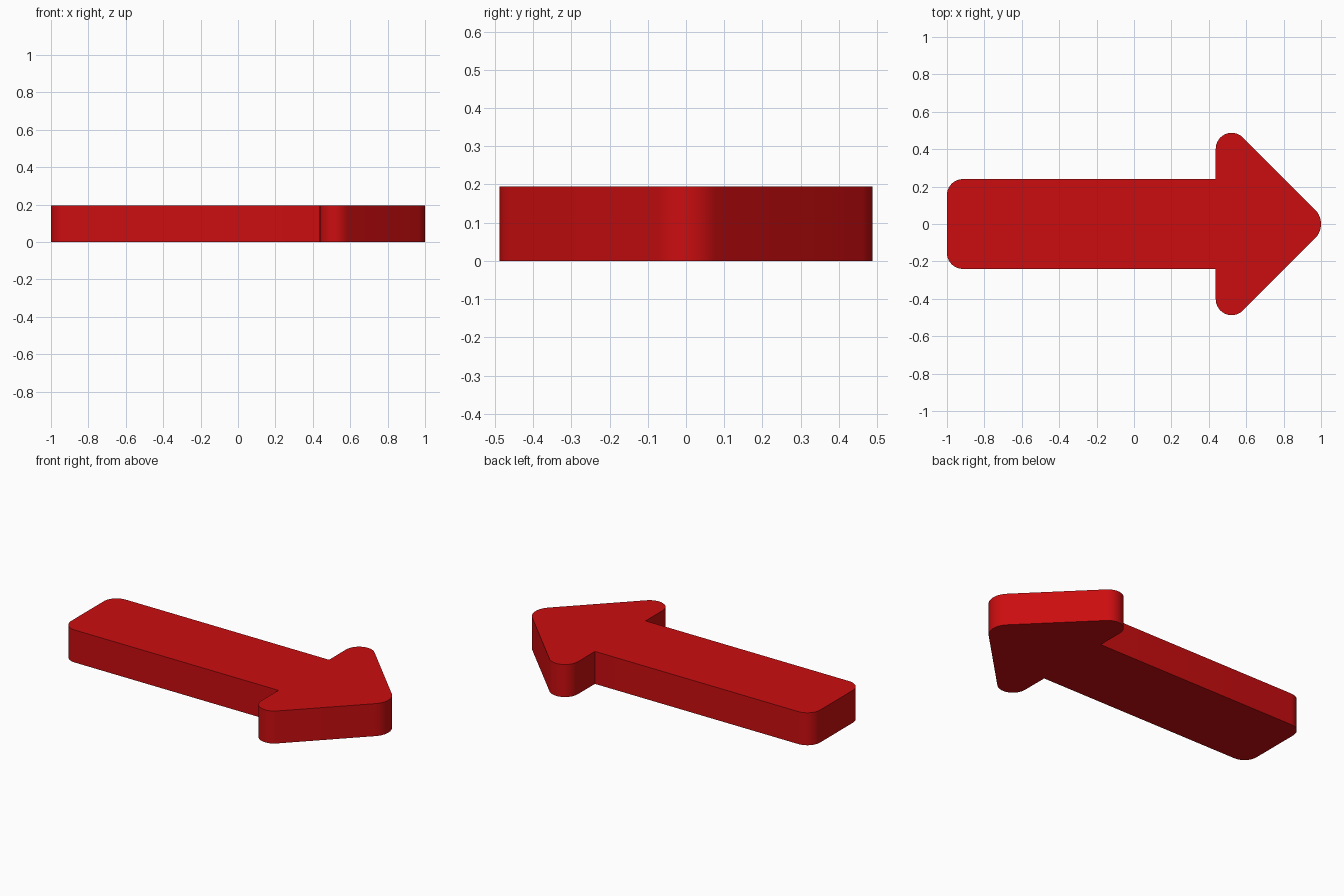
import bpy, bmesh, math
from mathutils import Vector

if "Cube" in bpy.data.objects:
    bpy.data.objects.remove(bpy.data.objects["Cube"])

HEIGHT = 0.195
STEPS = 10


def fillet(prev, corner, nxt, radius):
    """Points of a round arc replacing a corner."""
    if radius == 0:
        return [corner]
    a, b = (prev - corner).normalized(), (nxt - corner).normalized()
    half = a.angle(b) / 2
    centre = corner + (a + b).normalized() * radius / math.sin(half)
    start = corner + a * radius / math.tan(half) - centre
    end = corner + b * radius / math.tan(half) - centre
    sweep = math.pi - 2 * half
    return [centre + (start * math.sin((1 - t) * sweep) + end * math.sin(t * sweep)) / math.sin(sweep)
            for t in (i / STEPS for i in range(STEPS + 1))]


# Sharp arrow outline, counter-clockwise: (x, y, corner radius)
lower = [(-1, -0.24, 0.085), (0.437, -0.24, 0), (0.437, -0.608, 0.085)]
tip = [(1.045, 0, 0.109)]
upper = [(x, -y, r) for x, y, r in reversed(lower)]
outline = lower + tip + upper

corners = [Vector((x, y)) for x, y, r in outline]
points = []
for i, (x, y, r) in enumerate(outline):
    points += fillet(corners[i - 1], corners[i], corners[(i + 1) % len(corners)], r)

# Extrude the outline into a slab
bm = bmesh.new()
base = bm.faces.new([bm.verts.new((p.x, p.y, 0)) for p in points])
top = bmesh.ops.extrude_face_region(bm, geom=[base], use_keep_orig=True)
bmesh.ops.translate(bm, vec=(0, 0, HEIGHT),
                    verts=[v for v in top["geom"] if isinstance(v, bmesh.types.BMVert)])
bmesh.ops.recalc_face_normals(bm, faces=bm.faces)
mesh = bpy.data.meshes.new("arrow")
bm.to_mesh(mesh)
bm.free()

arrow = bpy.data.objects.new("arrow", mesh)
bpy.context.collection.objects.link(arrow)

# Red finish
red = bpy.data.materials.new("red")
red.diffuse_color = (0.6, 0.004, 0.005, 1)
red.use_nodes = True
red.node_tree.nodes["Principled BSDF"].inputs["Base Color"].default_value = red.diffuse_color
mesh.materials.append(red)

# Smooth rounded corners, crisp rims
bpy.context.view_layer.objects.active = arrow
arrow.select_set(True)
bpy.ops.object.shade_smooth_by_angle(angle=math.radians(30))
